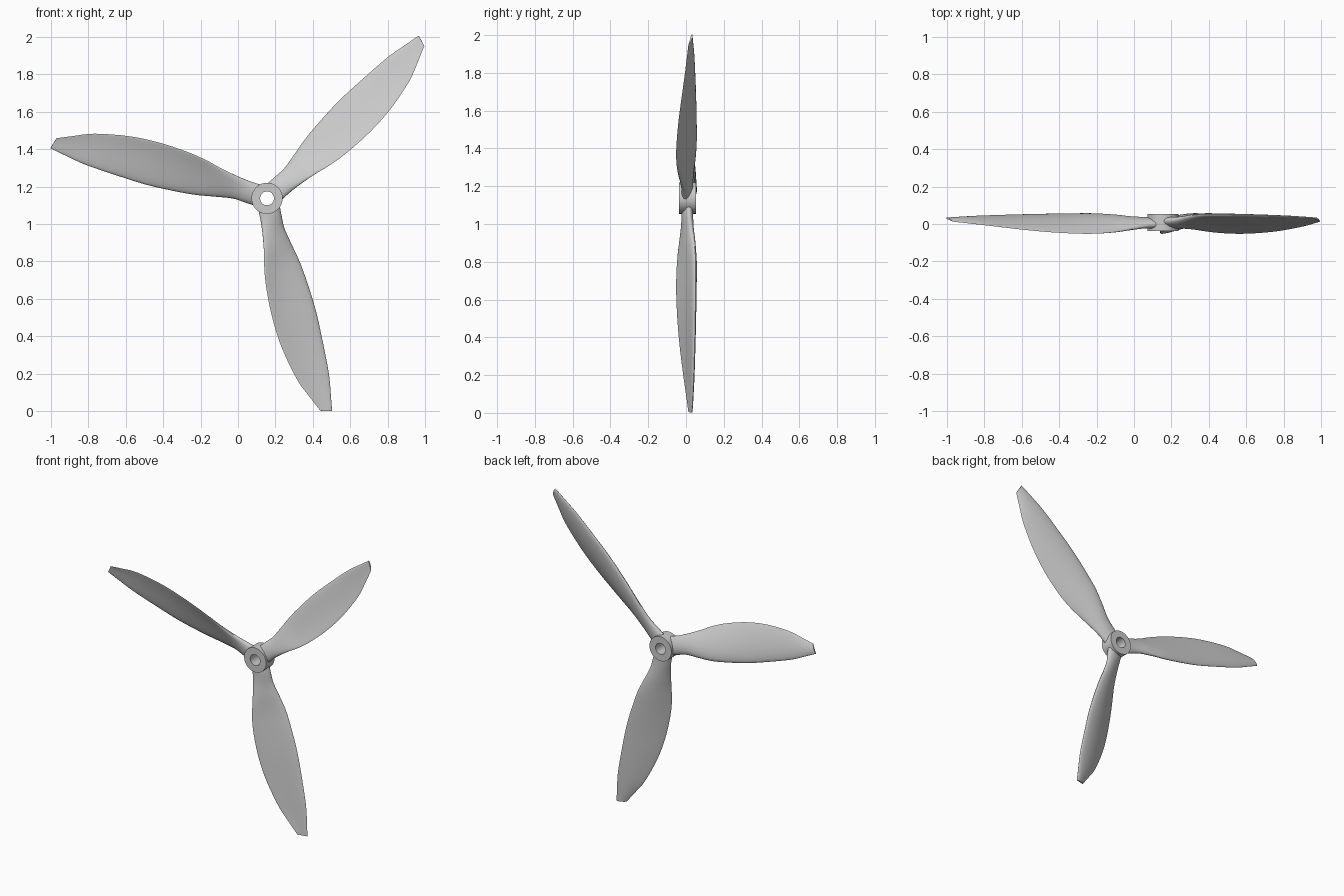
import bpy, bmesh, math

if "Cube" in bpy.data.objects:
    bpy.data.objects.remove(bpy.data.objects["Cube"])

HUB_X, HUB_Z = 0.155, 1.137
SIDES = 28          # points round a blade section
STEPS = 4           # rings between two stations

# Blade stations: radius, trailing t, leading t, trailing y, leading y, thickness, foil shape (0 = ellipse)
STATIONS = [
    (0.050, -0.062, 0.055, -0.006, 0.018, 0.058, 0.0),
    (0.110, -0.065, 0.050, -0.012, 0.022, 0.054, 0.1),
    (0.180, -0.074, 0.046, -0.026, 0.032, 0.046, 0.3),
    (0.270, -0.092, 0.060, -0.041, 0.044, 0.042, 0.6),
    (0.370, -0.117, 0.077, -0.050, 0.051, 0.039, 0.9),
    (0.480, -0.134, 0.086, -0.052, 0.051, 0.037, 1.0),
    (0.640, -0.144, 0.091, -0.045, 0.049, 0.033, 1.0),
    (0.800, -0.136, 0.083, -0.031, 0.046, 0.028, 1.0),
    (0.980, -0.103, 0.069, -0.010, 0.041, 0.021, 1.0),
    (1.090, -0.063, 0.049, 0.003, 0.036, 0.016, 1.0),
    (1.177, -0.029, 0.031, 0.013, 0.031, 0.011, 1.0),
]


def spline(rows, steps):
    """Catmull-Rom resampling of the station rows."""
    out = []
    for i in range(len(rows) - 1):
        a, b, c, d = (rows[min(max(i + k, 0), len(rows) - 1)] for k in (-1, 0, 1, 2))
        for s in range(steps):
            u = s / steps
            out.append([0.5 * (2 * q + (r - p) * u + (2 * p - 5 * q + 4 * r - w) * u * u
                               + (3 * q - p - 3 * r + w) * u ** 3)
                        for p, q, r, w in zip(a, b, c, d)])
    out.append(list(rows[-1]))
    return out


def section(row):
    """Twisted foil section as (radius, t, y) points."""
    r, t0, t1, y0, y1, thick, foil = row
    dt, dy = t0 - t1, y0 - y1
    length = math.hypot(dt, dy)
    nt, ny = dy / length, -dt / length
    slant = 0.018 * max(0, (r - 0.95) / 0.227)      # slanted tip cut
    pts = []
    for i in range(SIDES):
        a = 2 * math.pi * i / SIDES
        u = (1 - math.cos(a)) / 2
        h = 0.5 * thick * math.sin(a) * (1.25 if foil > 0.5 else 1 + 0.5 * foil) * (1 - 0.65 * foil * u)
        h += 0.35 * thick * foil * 4 * u * (1 - u)
        pts.append((r + slant * (0.5 - u), t1 + dt * u + nt * h, y1 + dy * u + ny * h))
    return pts


def finish(bm, name):
    bmesh.ops.recalc_face_normals(bm, faces=bm.faces)
    mesh = bpy.data.meshes.new(name)
    bm.to_mesh(mesh)
    bm.free()
    ob = bpy.data.objects.new(name, mesh)
    bpy.context.collection.objects.link(ob)
    ob.location = (HUB_X, 0, HUB_Z)
    bpy.ops.object.select_all(action='DESELECT')
    ob.select_set(True)
    bpy.context.view_layer.objects.active = ob
    bpy.ops.object.shade_smooth_by_angle(angle=math.radians(40))
    return ob


def skin(bm, rings, closed):
    """Quads between successive rings of vertices."""
    pairs = list(zip(rings, rings[1:] + rings[:1])) if closed else list(zip(rings, rings[1:]))
    for a, b in pairs:
        n = len(a)
        for i in range(n):
            j = (i + 1) % n
            bm.faces.new((a[i], a[j], b[j], b[i]))


# Three identical blades round the hub
profile = [section(row) for row in spline(STATIONS, STEPS)]
for k in range(3):
    ang = math.radians(45.5 + 120 * k)
    c, s = math.cos(ang), math.sin(ang)
    bm = bmesh.new()
    rings = [[bm.verts.new((r * c - t * s, y, r * s + t * c)) for r, t, y in ring] for ring in profile]
    skin(bm, rings, False)
    bm.faces.new(rings[0])
    bm.faces.new(rings[-1])
    finish(bm, f"blade_{k + 1}")

# Hub sleeve with a through bore
bm = bmesh.new()
rings = []
for rad, y in ((0.083, -0.037), (0.083, 0.054), (0.037, 0.054), (0.037, -0.037)):
    rings.append([bm.verts.new((rad * math.cos(2 * math.pi * i / 48), y, rad * math.sin(2 * math.pi * i / 48)))
                  for i in range(48)])
skin(bm, rings, True)
finish(bm, "hub")
